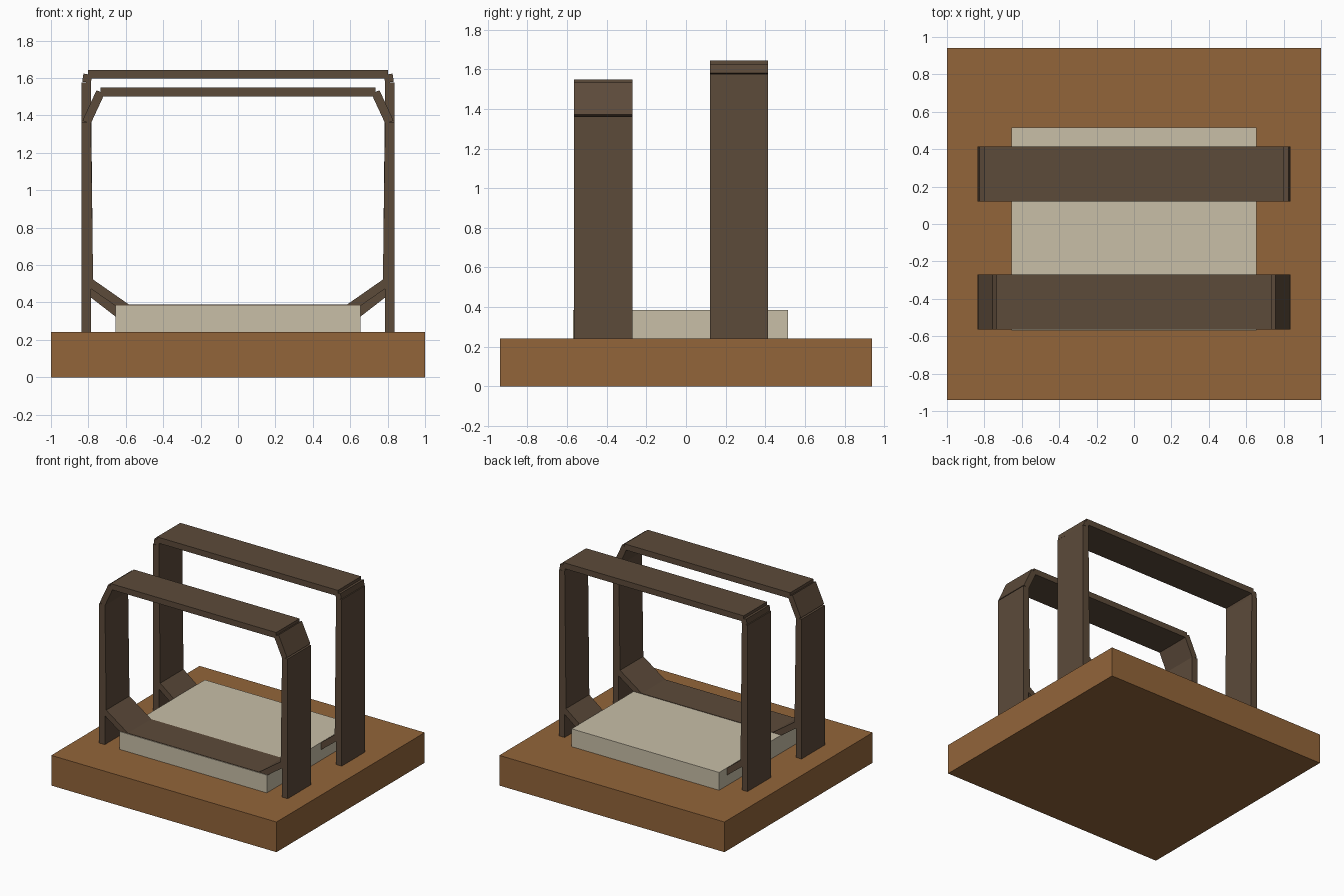
import bpy
import math

cube = bpy.data.objects.get("Cube")
if cube:
    bpy.data.objects.remove(cube, do_unlink=True)


def material(name, rgb):
    mat = bpy.data.materials.new(name)
    mat.use_nodes = True
    colour = (*rgb, 1)
    mat.diffuse_color = colour
    mat.node_tree.nodes["Principled BSDF"].inputs["Base Color"].default_value = colour
    return mat


wood = material("warm wood", (0.29, 0.13, 0.042))
dark = material("dark brown", (0.107, 0.069, 0.042))
cream = material("cream", (0.58, 0.52, 0.39))


def box(name, low, high, mat, tilt=0):
    """Box between two corners, then turned about y through its centre."""
    centre = [(a + b) / 2 for a, b in zip(low, high)]
    bpy.ops.mesh.primitive_cube_add(size=1, location=centre)
    ob = bpy.context.object
    ob.name = name
    ob.scale = [b - a for a, b in zip(low, high)]
    bpy.ops.object.transform_apply(location=False, rotation=False, scale=True)
    ob.rotation_euler.y = tilt
    ob.data.materials.append(mat)
    return ob


def board(name, start, end, y_range, thick=0.047):
    """Flat board running between two (x, z) points."""
    dx, dz = end[0] - start[0], end[1] - start[1]
    cx, cz = (start[0] + end[0]) / 2, (start[1] + end[1]) / 2
    half = math.hypot(dx, dz) / 2
    box(name, (cx - half, y_range[0], cz - thick / 2),
        (cx + half, y_range[1], cz + thick / 2), dark, -math.atan2(dz, dx))


def frame(name, y_range, points, post_top):
    """Upright hoop; points run down the left half from top bar to floor bar."""
    parts = ["upper_corner", "side_board", "lower_brace"]
    for side, sign in (("left", 1), ("right", -1)):
        half = [(sign * x, z) for x, z in points]
        for part, a, b in zip(parts, half, half[1:]):
            board(f"{name}_{side}_{part}", a, b, y_range)
        xs = sorted((sign * 0.787, sign * 0.837))
        box(f"{name}_{side}_post", (xs[0], y_range[0], 0.24),
            (xs[1], y_range[1], post_top), dark)
    for part, (x, z) in (("top_bar", points[0]), ("floor_bar", points[-1])):
        board(f"{name}_{part}", (-x, z), (x, z), y_range)


# Base and pad
box("base", (-1, -0.94, 0), (1, 0.94, 0.242), wood)
box("pad", (-0.655, -0.57, 0.242), (0.655, 0.515, 0.385), cream)

# Front hoop with wide chamfers, rear hoop taller and squarer
frame("front_hoop", (-0.565, -0.27),
      [(0.735, 1.525), (0.81, 1.363), (0.798, 0.51), (0.59, 0.365)], 1.363)
frame("rear_hoop", (0.12, 0.415),
      [(0.803, 1.62), (0.81, 1.577), (0.798, 0.465), (0.6, 0.312)], 1.577)
